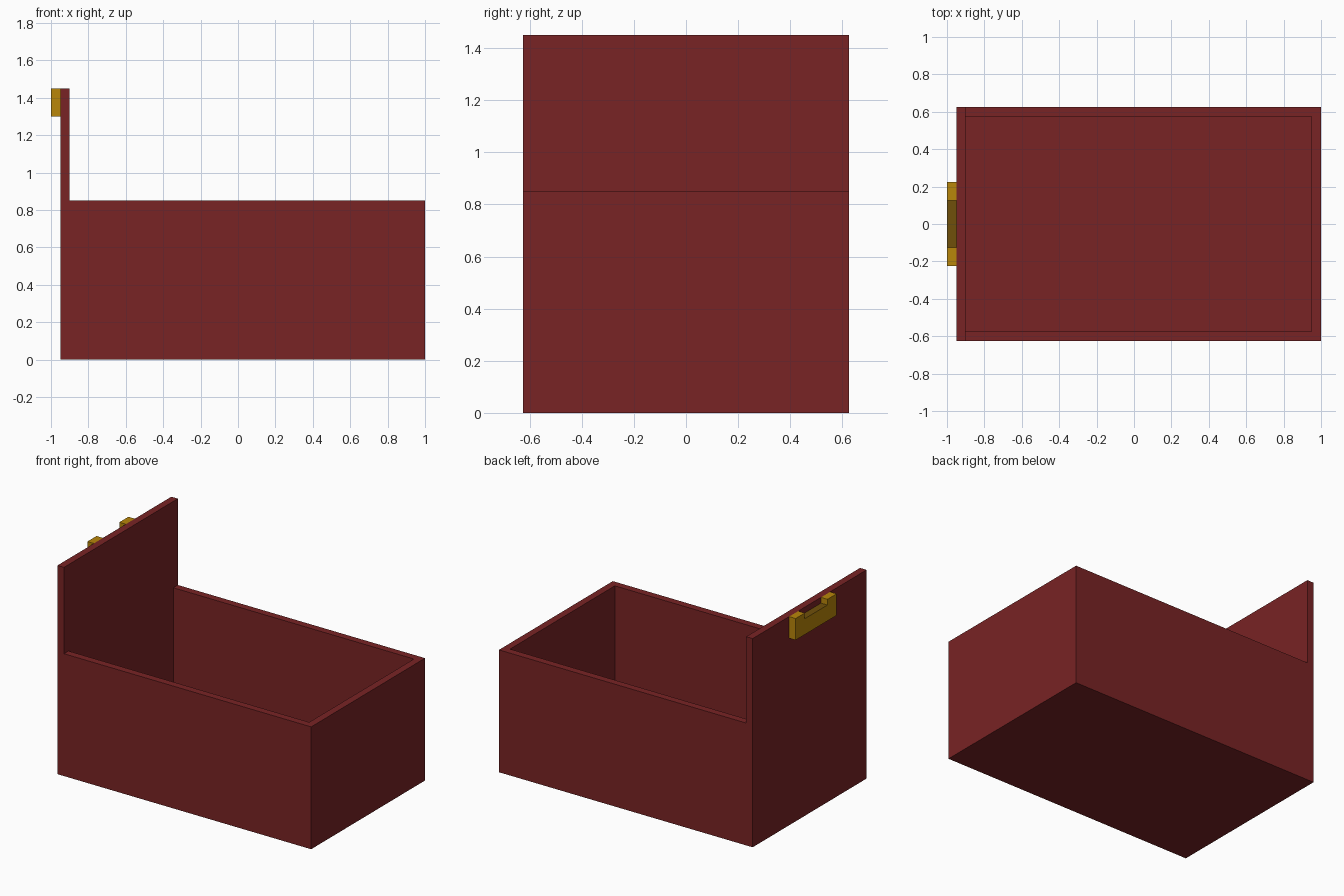
import bpy, bmesh

if "Cube" in bpy.data.objects:
    bpy.data.objects.remove(bpy.data.objects["Cube"])


def material(name, color):
    m = bpy.data.materials.new(name)
    m.diffuse_color = (*color, 1)
    m.use_nodes = True
    m.node_tree.nodes["Principled BSDF"].inputs["Base Color"].default_value = m.diffuse_color
    return m


red = material("dark red", (0.19, 0.017, 0.018))
gold = material("gold", (0.479, 0.238, 0.003))
shade = material("dark gold", (0.16, 0.08, 0.003))


def extrude_profile(name, points, direction, mat):
    """Sweep a closed polygon along a vector into a solid."""
    bm = bmesh.new()
    face = bm.faces.new([bm.verts.new(p) for p in points])
    res = bmesh.ops.extrude_face_region(bm, geom=[face])
    moved = [v for v in res["geom"] if isinstance(v, bmesh.types.BMVert)]
    bmesh.ops.translate(bm, vec=direction, verts=moved)
    bmesh.ops.recalc_face_normals(bm, faces=bm.faces)
    mesh = bpy.data.meshes.new(name)
    bm.to_mesh(mesh)
    bm.free()
    obj = bpy.data.objects.new(name, mesh)
    bpy.context.collection.objects.link(obj)
    mesh.materials.append(mat)
    return obj


def box(name, x0, x1, y0, y1, z0, z1):
    pts = [(x0, y0, z0), (x1, y0, z0), (x1, y1, z0), (x0, y1, z0)]
    return extrude_profile(name, pts, (0, 0, z1 - z0), red)


# Drawer box: tall face panel, floor, three lower walls
box("face_panel", -0.95, -0.9, -0.625, 0.625, 0, 1.45)
box("floor", -0.9, 0.95, -0.575, 0.575, 0, 0.05)
box("end_wall", 0.95, 1.0, -0.625, 0.625, 0, 0.85)
for name, s in (("front_wall", -1), ("back_wall", 1)):
    a, b = sorted((s * 0.575, s * 0.625))
    box(name, -0.9, 0.95, a, b, 0, 0.85)

# Handle: block with a finger notch in its top, notch floor darker
half = [(0.225, 1.3), (0.225, 1.45), (0.125, 1.45), (0.125, 1.41)]
outline = half + [(-y, z) for y, z in reversed(half)]
handle = extrude_profile("handle", [(-1.0, y, z) for y, z in outline], (0.05, 0, 0), gold)
handle.data.materials.append(shade)
for f in handle.data.polygons:
    if f.normal.z > 0.9 and f.center.z < 1.44:
        f.material_index = 1
